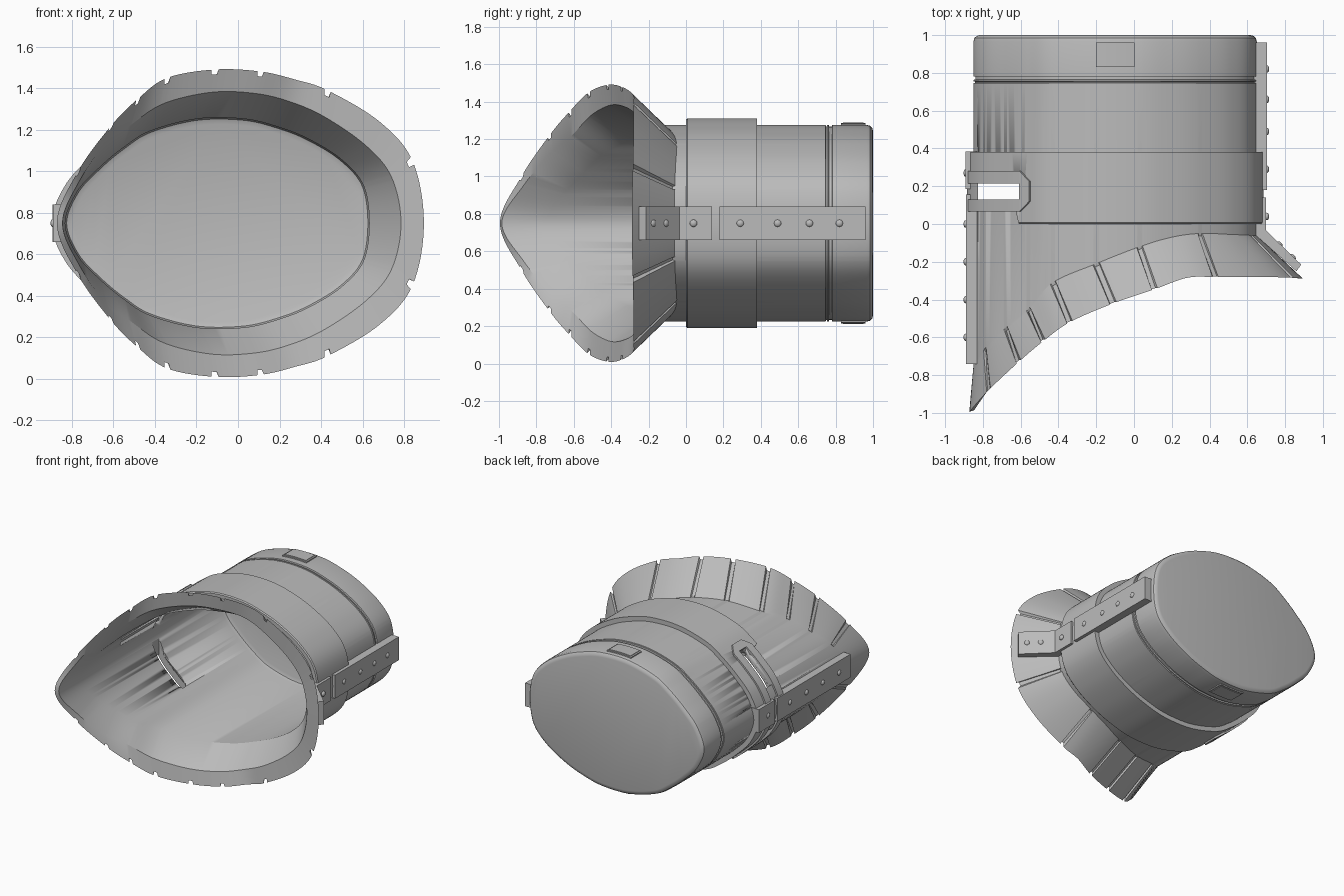
import bpy, bmesh, math
from mathutils import Vector

cube = bpy.data.objects.get("Cube")
if cube:
    bpy.data.objects.remove(cube)

MID = 0.75
grey = bpy.data.materials.new("plain grey")
grey.use_nodes = True
grey.diffuse_color = (0.5, 0.5, 0.5, 1)
grey.node_tree.nodes["Principled BSDF"].inputs["Base Color"].default_value = (0.5, 0.5, 0.5, 1)

# Half outline from +x to -x: tube x, z, seam y | rim x, z, y | inner rim x, z
HALF = [
    (.65, 0, -.06, .895, 0, -.29, .785, 0),
    (.62, .19, -.06, .84, .30, -.285, .74, .22),
    (.51, .32, -.055, .68, .49, -.28, .62, .37),
    (.35, .42, -.05, .43, .64, -.28, .42, .51),
    (.20, .48, -.07, .28, .69, -.285, .25, .585),
    (.03, .52, -.12, .11, .73, -.345, .08, .625),
    (-.20, .52, -.21, -.11, .74, -.42, -.13, .63),
    (-.43, .46, -.31, -.34, .70, -.52, -.36, .575),
    (-.56, .38, -.45, -.48, .60, -.62, -.52, .47),
    (-.68, .28, -.55, -.61, .47, -.73, -.64, .38),
    (-.79, .16, -.66, -.77, .25, -.88, -.765, .2),
    (-.85, 0, -.75, -.872, 0, -.995, -.845, 0),
]
FLIP = (1, -1, 1, 1, -1, 1, 1, -1)
ROWS = HALF + [tuple(a * s for a, s in zip(r, FLIP)) for r in HALF[-2:0:-1]]
N = len(ROWS)
NOTCHES = [1, 3, 5, 6, 7, 8, 9, 10]
NOTCHES += [N - n for n in NOTCHES]


def sample(t):
    """Smooth closed interpolation of the outline rows."""
    i = math.floor(t)
    f = t - i
    a, b, c, d = (ROWS[(i + k) % N] for k in (-1, 0, 1, 2))
    return [q + .5 * f * (r - p + f * (2*p - 5*q + 4*r - s + f * (3*(q - r) + s - p)))
            for p, q, r, s in zip(a, b, c, d)]


def wall(t, y, off):
    """Point on the tube wall, pushed out along its normal."""
    p, a, b = sample(t), sample(t - .05), sample(t + .05)
    n = Vector((b[1] - a[1], a[0] - b[0])).normalized()
    return Vector((p[0] + n.x * off, y, MID + p[1] + n.y * off))


def finish(name, bm, angle=30):
    bmesh.ops.recalc_face_normals(bm, faces=bm.faces)
    me = bpy.data.meshes.new(name)
    bm.to_mesh(me)
    bm.free()
    me.materials.append(grey)
    ob = bpy.data.objects.new(name, me)
    bpy.context.collection.objects.link(ob)
    bpy.ops.object.select_all(action='DESELECT')
    ob.select_set(True)
    bpy.context.view_layer.objects.active = ob
    bpy.ops.object.shade_smooth_by_angle(angle=math.radians(angle))
    return ob


def loft(name, columns, around=True, ring=False):
    """Skin a list of point columns; ring closes each column on itself."""
    bm = bmesh.new()
    vs = [[bm.verts.new(p) for p in col] for col in columns]
    m, n = len(vs), len(vs[0])
    for i in range(m if around else m - 1):
        a, b = vs[i], vs[(i + 1) % m]
        for j in range(n if ring else n - 1):
            k = (j + 1) % n
            bm.faces.new((a[j], a[k], b[k], b[j]))
    if not around:
        bm.faces.new(vs[0])
        bm.faces.new(vs[-1])
    elif not ring:
        bm.faces.new([c[0] for c in vs])
        bm.faces.new([c[-1] for c in vs])
    return finish(name, bm)


def prism(name, outline, axis, lo, hi):
    """Extrude a 2D outline along the given axis (1 = y, 2 = z)."""
    bm = bmesh.new()
    ends = [[bm.verts.new((p[0], p[1], h) if axis == 2 else (p[0], h, p[1]))
             for p in outline] for h in (lo, hi)]
    a, b = ends
    bm.faces.new(a)
    bm.faces.new(b)
    for i in range(len(a)):
        j = (i + 1) % len(a)
        bm.faces.new((a[i], a[j], b[j], b[i]))
    return finish(name, bm)


def box(name, x0, x1, y0, y1, z0, z1):
    return prism(name, [(x0, y0), (x1, y0), (x1, y1), (x0, y1)], 2, z0, z1)


def patch(name, t0, t1, low, high, o0, o1, steps=10):
    """Curved plate that follows the tube wall."""
    cols = []
    for i in range(steps + 1):
        f = i / steps
        t = t0 + (t1 - t0) * f
        a, b = low(f), high(f)
        cols.append([wall(t, a, o0), wall(t, a, o1), wall(t, b, o1), wall(t, b, o0)])
    return loft(name, cols, around=False, ring=True)


# Tube with closed back and notched flare
stations = [(i / 8, 0) for i in range(N * 8) if i / 8 not in NOTCHES]
for n in NOTCHES:
    stations += [(n - .075, 0), (n - .055, 1), (n + .055, 1), (n + .075, 0)]
columns = []
for t, cut in sorted(stations):
    p = sample(t)
    seam, inner_seam = wall(t, p[2], 0), wall(t, p[2], -.018)
    rim = Vector((p[3], p[5], MID + p[4]))
    lip = Vector((p[6], p[5] + .01, MID + p[7]))
    start, start_in = seam.lerp(rim, .06), inner_seam.lerp(lip, .06)
    if cut:
        start, rim = start.lerp(start_in, .7), rim.lerp(lip, .22)
    back = [wall(t, y, o) for y, o in (
        (1, -.035), (.996, -.018), (.985, -.005), (.965, 0), (.782, 0), (.78, -.01),
        (.765, -.01), (.763, 0), (.755, 0), (.753, -.008), (.748, -.008), (.746, 0))]
    inside = [wall(t, y, o) for y, o in ((.94, -.018), (.965, -.025), (.975, -.05))]
    columns.append(back + [seam, start, rim, lip, inner_seam] + inside)
tube = loft("tube_and_flare", columns)

# Raised collar, narrower at the strap side
columns = []
for i in range(N * 8):
    t = i / 8
    y0 = .07 if sample(t)[0] < -.6 else 0
    columns.append([wall(t, y, o) for y, o in (
        (y0, -.004), (y0, .028), (y0 + .008, .035), (.38, .035), (.38, -.004))])
collar = loft("collar", columns, ring=True)

# Strap slot through both sides of the wall
slot = [(-.825, .13), (-.6, .13), (-.58, .155), (-.58, .19), (-.6, .215), (-.825, .215)]
cutter = prism("slot_cutter", slot, 2, -.2, 1.8)
cutter.hide_render = True
for ob in (tube, collar):
    bpy.context.view_layer.objects.active = ob
    mod = ob.modifiers.new("slot", 'BOOLEAN')
    mod.operation, mod.object, mod.solver = 'DIFFERENCE', cutter, 'EXACT'
    bpy.ops.object.modifier_apply(modifier=mod.name)
bpy.data.objects.remove(cutter)

# Slot surround and small label plates, above and below
for side, m in (("upper", lambda t: t), ("lower", lambda t: N - t)):
    patch(side + "_strap_rear", m(8.15), m(10.7), lambda f: .215, lambda f: .28, .02, .048)
    patch(side + "_strap_front", m(8.15), m(10.7), lambda f: .065, lambda f: .13, .0, .048)
    patch(side + "_strap_tip", m(7.72), m(8.15), lambda f: .12 - .055 * f,
          lambda f: .225 + .055 * f, .02, .048, 3)
    patch(side + "_label_frame", m(5.13), m(6.0), lambda f: .83, lambda f: .96, -.005, .009)
    patch(side + "_label_panel", m(5.18), m(5.95), lambda f: .84, lambda f: .95, .0, .013)

# Side strips
low, high = MID - .09, MID + .09
box("left_strip_rear", .635, .705, .18, .96, low, high)
prism("left_strip_front", [(.70, .14), (.70, -.035), (.885, -.215), (.86, -.25),
                           (.645, -.06), (.645, .14)], 2, low, high)
box("right_strip_front", -.89, -.832, -.74, .155, low, high)
box("right_strip_rear", -.893, -.832, .185, .385, low, high)


def rivet(name, x, y, direction):
    bm = bmesh.new()
    bmesh.ops.create_uvsphere(bm, u_segments=12, v_segments=8, radius=.02)
    ob = finish(name, bm, 60)
    ob.scale.z = .65
    ob.rotation_euler = Vector(direction).to_track_quat('Z', 'Y').to_euler()
    ob.location = (x, y, MID)


for y in (.04, .29, .49, .66, .82):
    rivet("left_rivet", .703, y, (1, 0, 0))
for x, y in ((.77, -.108), (.84, -.176)):
    rivet("left_flare_rivet", x, y, (.7, .72, 0))
for y in (.27, 0, -.2, -.4, -.6):
    rivet("right_rivet", -.89, y, (-1, 0, 0))
